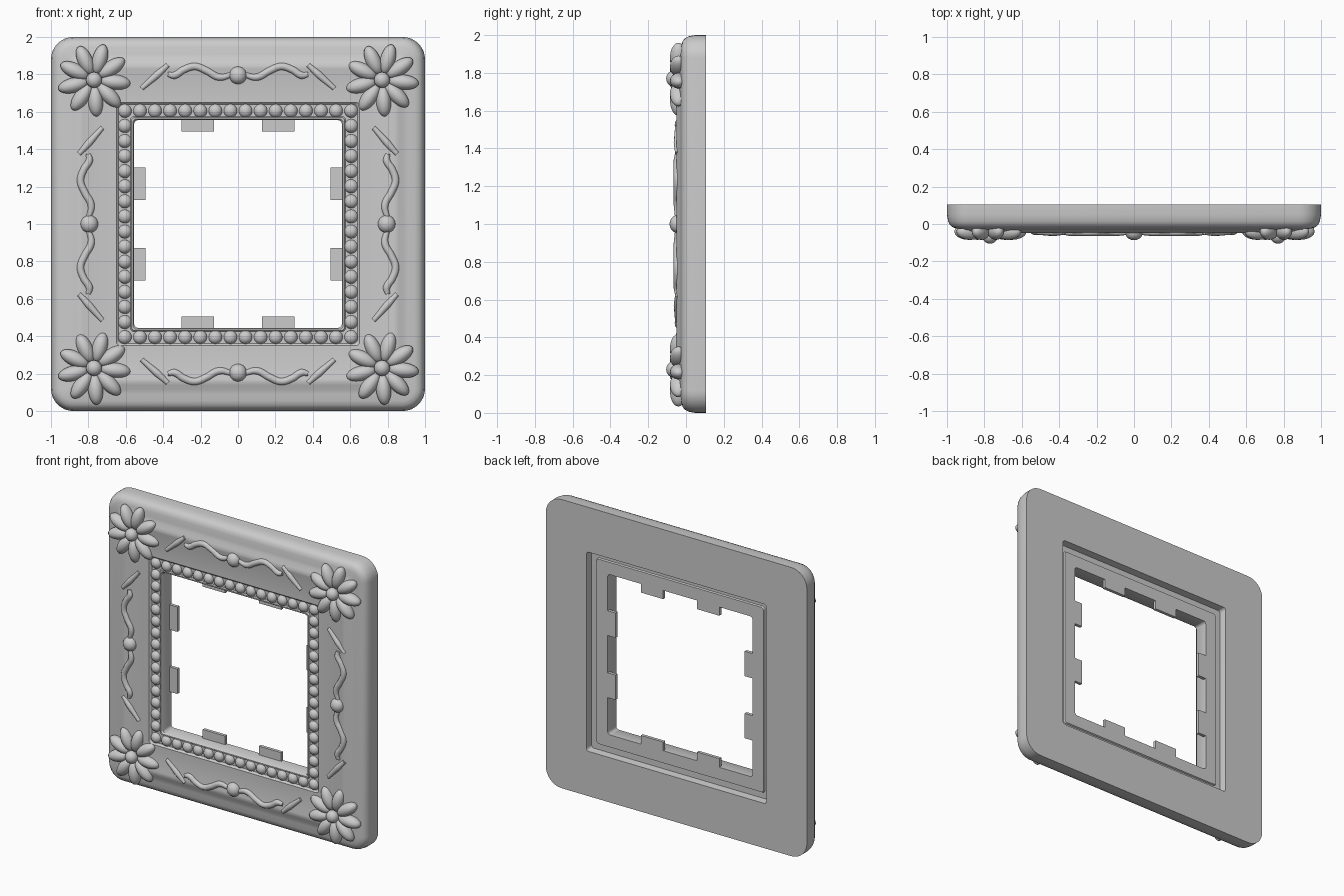
import bpy, bmesh, math
from mathutils import Matrix, Vector

if "Cube" in bpy.data.objects:
    bpy.data.objects.remove(bpy.data.objects["Cube"])

FRONT = -0.045  # y of the flat ornament field


def finish(name, bm, angle=35):
    bmesh.ops.recalc_face_normals(bm, faces=bm.faces)
    me = bpy.data.meshes.new(name)
    bm.to_mesh(me)
    bm.free()
    me.shade_smooth()
    me.set_sharp_from_angle(angle=math.radians(angle))
    ob = bpy.data.objects.new(name, me)
    bpy.context.collection.objects.link(ob)
    return ob


def square_ring(bm, half, rad, y, seg=8):
    """Rounded square of vertices around the centre of the frame."""
    vs = []
    for k in range(4):
        a0 = k * math.pi / 2
        cx = (half - rad) * (1 if k in (0, 3) else -1)
        cz = (half - rad) * (1 if k in (0, 1) else -1)
        for i in range(seg + 1):
            a = a0 + i / seg * math.pi / 2
            vs.append(bm.verts.new((cx + rad * math.cos(a), y, 1 + cz + rad * math.sin(a))))
    return vs


def ellipsoid(bm, loc, size, spin=0, u=20, v=12):
    m = (Matrix.Translation(loc) @ Matrix.Rotation(spin, 4, 'Y')
         @ Matrix.Diagonal((*size, 1)))
    bmesh.ops.create_uvsphere(bm, u_segments=u, v_segments=v, radius=1, matrix=m)


# Frame body: closed cross-section (half width, y) swept round a rounded square
profile = [
    (1.0, 0.105), (1.0, 0.05), (0.994, 0.015), (0.984, -0.005), (0.968, -0.018),
    (0.945, -0.025), (0.91, -0.027), (0.885, -0.033), (0.862, -0.044), (0.845, -0.049),
    (0.83, -0.049), (0.815, FRONT), (0.65, FRONT), (0.638, -0.032),
    (0.575, -0.032), (0.57, -0.04), (0.562, -0.04), (0.555, -0.03),
    (0.555, 0.065), (0.64, 0.065), (0.645, 0.055), (0.685, 0.055), (0.69, 0.105),
]
bm = bmesh.new()
rings = []
for half, y in profile:
    rad = max(0.12 - (1 - half), 0.025) if half > 0.8 else 0.02
    rings.append(square_ring(bm, half, rad, y))
for i, a in enumerate(rings):
    b = rings[(i + 1) % len(rings)]
    n = len(a)
    for j in range(n):
        k = (j + 1) % n
        bm.faces.new((a[j], a[k], b[k], b[j]))
finish("frame_body", bm)

# Mounting tabs: two on every inner edge
bm = bmesh.new()
for q in range(4):
    turn = Matrix.Translation((0, 0, 1)) @ Matrix.Rotation(q * math.pi / 2, 4, 'Y')
    for s in (-1, 1):
        m = (turn @ Matrix.Translation((s * 0.215, 0.054, 0.53))
             @ Matrix.Diagonal((0.172, 0.022, 0.07, 1)))
        bmesh.ops.create_cube(bm, size=1, matrix=m)
finish("mounting_tabs", bm)

# Bead border round the opening
bm = bmesh.new()
count = 15
for q in range(4):
    turn = Matrix.Rotation(q * math.pi / 2, 4, 'Y')
    for i in range(count):
        p = turn @ Vector((-0.605 + 1.21 * i / count, -0.027, 0.605))
        ellipsoid(bm, p + Vector((0, 0, 1)), (0.037, 0.033, 0.037), u=16, v=10)
finish("bead_border", bm, 60)

# Corner flowers: nine petals and a button
for sx in (-1, 1):
    for sz in (-1, 1):
        bm = bmesh.new()
        c = Vector((sx * 0.77, 0, 1 + sz * 0.77))
        for i in range(9):
            a = i * math.tau / 9 + 0.1
            d = Vector((math.cos(a), 0, -math.sin(a)))
            ellipsoid(bm, c + d * 0.115 + Vector((0, -0.04, 0)), (0.082, 0.045, 0.04), a)
        ellipsoid(bm, c + Vector((0, -0.065, 0)), (0.042, 0.04, 0.042))
        name = "flower_%s_%s" % ("left" if sx < 0 else "right", "bottom" if sz < 0 else "top")
        finish(name, bm, 60)

# Scroll ornaments: mirrored wave and slanted bar on each side, ball in the middle
wave = [(0.03, 0.80), (0.10, 0.785), (0.17, 0.82), (0.23, 0.842), (0.29, 0.825),
        (0.34, 0.795), (0.375, 0.80)]
bar = [(0.375, 0.85), (0.43, 0.80), (0.515, 0.725)]
for q, side in enumerate(("top", "right", "bottom", "left")):
    turn = Matrix.Rotation(q * math.pi / 2, 4, 'Y')
    cu = bpy.data.curves.new("scroll_" + side, 'CURVE')
    cu.dimensions = '3D'
    cu.bevel_depth = 0.02
    cu.bevel_resolution = 3
    cu.resolution_u = 6
    cu.use_fill_caps = True
    for s in (-1, 1):
        for path in (wave, bar):
            sp = cu.splines.new('BEZIER')
            sp.bezier_points.add(len(path) - 1)
            for i, (bp, (u, v)) in enumerate(zip(sp.bezier_points, path)):
                bp.co = turn @ Vector((s * u, FRONT, v)) + Vector((0, 0, 1))
                bp.handle_left_type = bp.handle_right_type = 'AUTO'
                bp.radius = 0.65 if i in (0, len(path) - 1) else 1.0
    ob = bpy.data.objects.new("scroll_" + side, cu)
    bpy.context.collection.objects.link(ob)

    bm = bmesh.new()
    p = turn @ Vector((0, FRONT, 0.795)) + Vector((0, 0, 1))
    ellipsoid(bm, p, (0.047, 0.042, 0.047))
    finish("ball_" + side, bm, 60)
